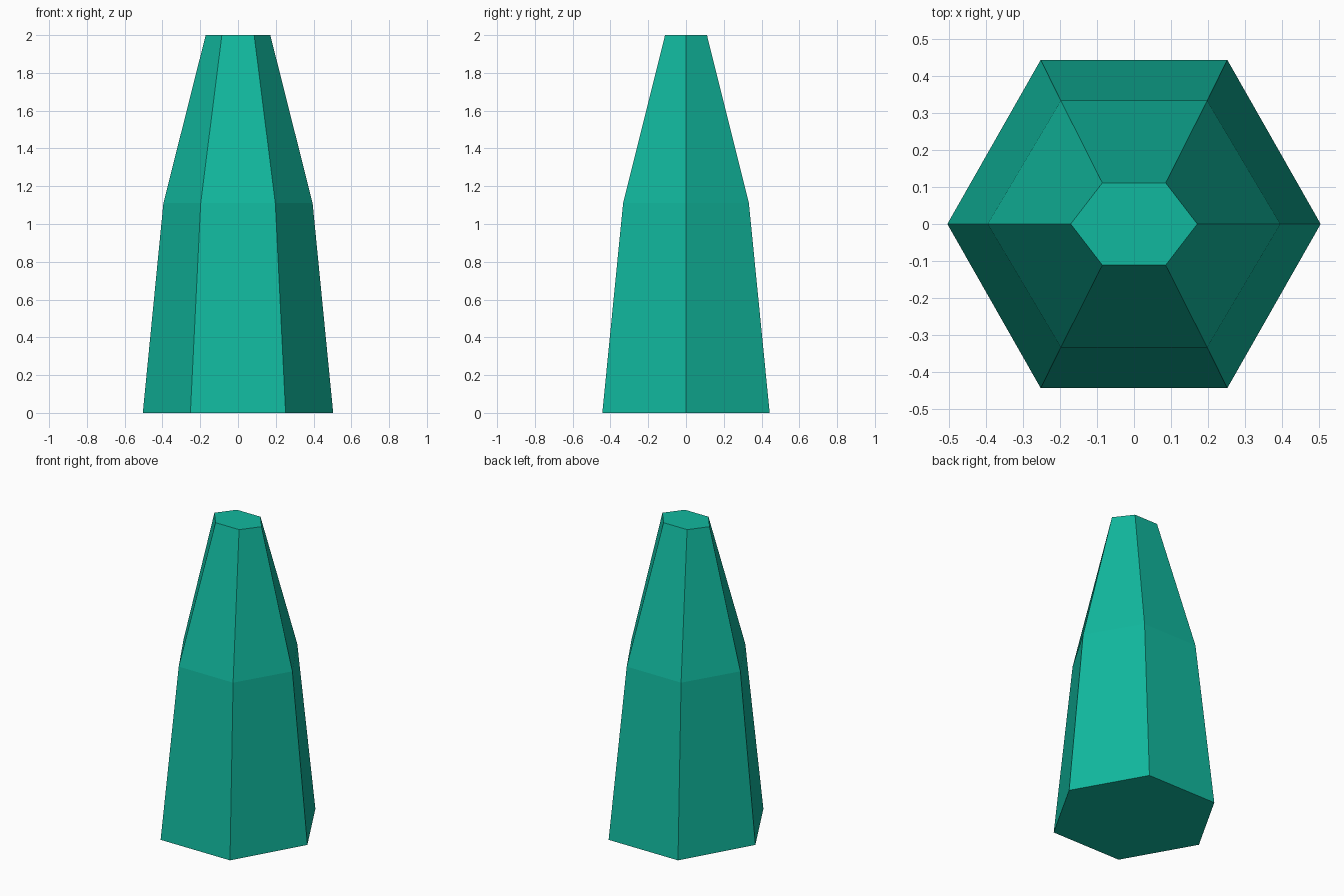
import bpy, bmesh

if "Cube" in bpy.data.objects:
    bpy.data.objects.remove(bpy.data.objects["Cube"])

# One flat teal colour
teal = bpy.data.materials.new("teal")
teal.diffuse_color = (0.0056, 0.479, 0.342, 1)
teal.use_nodes = True
teal.node_tree.nodes["Principled BSDF"].inputs["Base Color"].default_value = teal.diffuse_color

# Hexagonal rings: height, half width in x, half depth in y
rings = [(0.0, 0.504, 0.443), (1.11, 0.395, 0.333), (2.0, 0.171, 0.111)]


def hexagon(bm, z, rx, ry):
    corners = [(1, 0), (0.5, 1), (-0.5, 1), (-1, 0), (-0.5, -1), (0.5, -1)]
    return [bm.verts.new((rx * x, ry * y, z)) for x, y in corners]


# Crystal: rings bridged by flat sides, capped at both ends
bm = bmesh.new()
loops = [hexagon(bm, *r) for r in rings]
for low, high in zip(loops, loops[1:]):
    for i in range(6):
        j = (i + 1) % 6
        bm.faces.new((low[i], low[j], high[j], high[i]))
bm.faces.new(loops[0][::-1])
bm.faces.new(loops[-1])
bmesh.ops.recalc_face_normals(bm, faces=bm.faces[:])

mesh = bpy.data.meshes.new("crystal")
bm.to_mesh(mesh)
bm.free()
mesh.materials.append(teal)
crystal = bpy.data.objects.new("crystal", mesh)
bpy.context.collection.objects.link(crystal)
